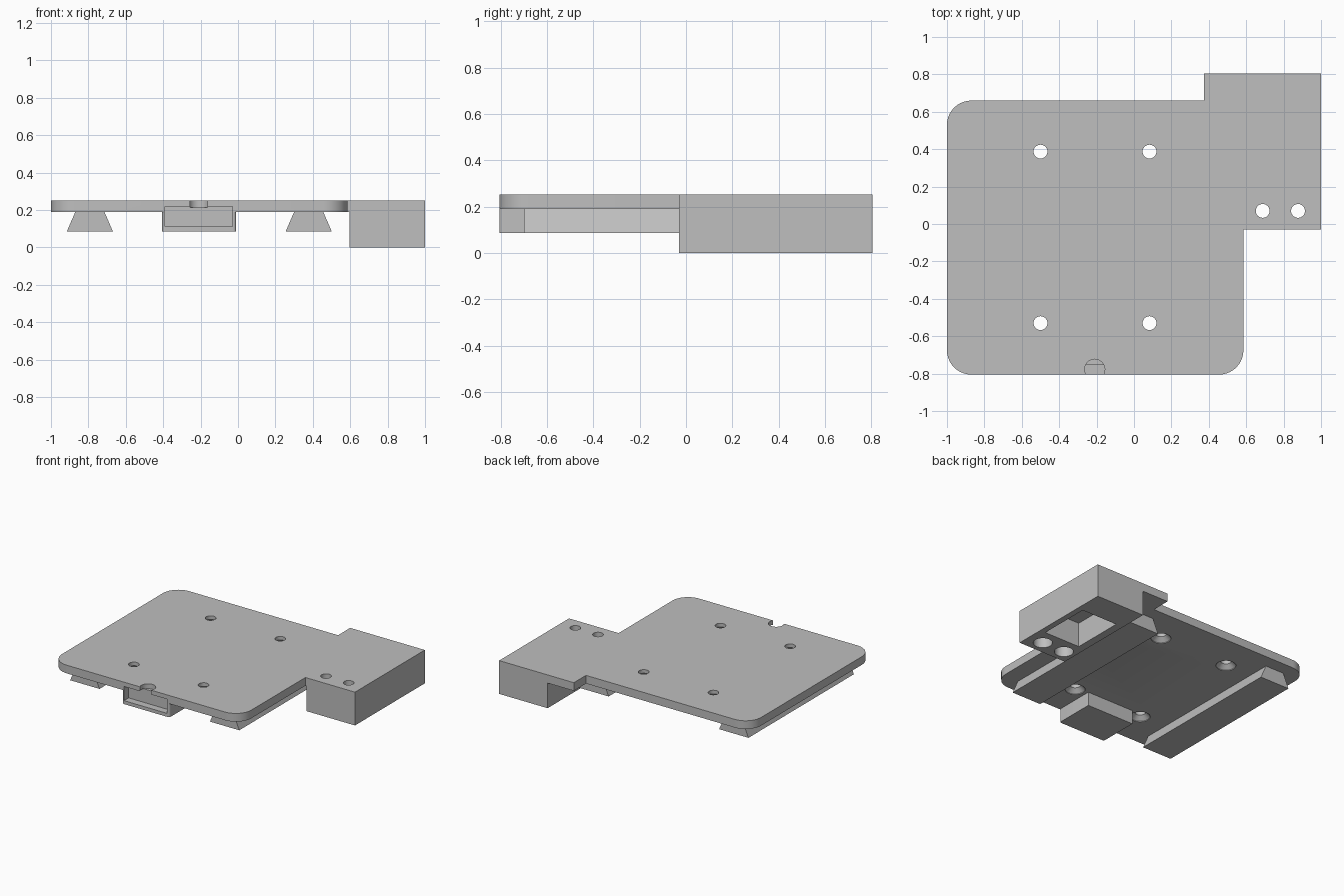
import bpy, bmesh, math
from mathutils import Vector

if "Cube" in bpy.data.objects:
    bpy.data.objects.remove(bpy.data.objects["Cube"], do_unlink=True)

TOP, UNDER, RAIL_Z = 0.252, 0.19, 0.086

grey = bpy.data.materials.new("light_grey")
grey.use_nodes = True
grey.diffuse_color = (0.52, 0.52, 0.52, 1)
grey.node_tree.nodes["Principled BSDF"].inputs["Base Color"].default_value = grey.diffuse_color


def loft(name, rings):
    """Skin a closed solid through matching rings of points."""
    bm = bmesh.new()
    loops = [[bm.verts.new(p) for p in ring] for ring in rings]
    n = len(loops[0])
    for a, b in zip(loops, loops[1:]):
        for i in range(n):
            j = (i + 1) % n
            bm.faces.new((a[i], a[j], b[j], b[i]))
    bm.faces.new(loops[0][::-1])
    bm.faces.new(loops[-1])
    bmesh.ops.recalc_face_normals(bm, faces=bm.faces)
    mesh = bpy.data.meshes.new(name)
    bm.to_mesh(mesh)
    bm.free()
    mesh.materials.append(grey)
    obj = bpy.data.objects.new(name, mesh)
    bpy.context.collection.objects.link(obj)
    return obj


def outline(corners, steps=10):
    """Outline of square corners (x, y, radius), rounded where radius > 0."""
    pts = []
    for i, (x, y, r) in enumerate(corners):
        p = Vector((x, y))
        if not r:
            pts.append(p)
            continue
        a = (Vector(corners[i - 1][:2]) - p).normalized()
        b = (Vector(corners[(i + 1) % len(corners)][:2]) - p).normalized()
        for k in range(steps + 1):
            t = math.pi / 2 * k / steps
            pts.append(p + r * (a * (1 - math.sin(t)) + b * (1 - math.cos(t))))
    return pts


def prism(name, pts, z0, z1):
    return loft(name, [[(x, y, z) for x, y in pts] for z in (z0, z1)])


def box(name, x0, x1, y0, y1, z0, z1):
    return prism(name, [(x0, y0), (x1, y0), (x1, y1), (x0, y1)], z0, z1)


def turned(name, x, y, profile, n=32):
    """Round solid from (radius, z) steps."""
    angles = [2 * math.pi * i / n for i in range(n)]
    return loft(name, [[(x + r * math.cos(a), y + r * math.sin(a), z) for a in angles]
                       for r, z in profile])


def cut(cutter, *targets):
    """Subtract a cutter from each target, then discard it."""
    for obj in targets:
        mod = obj.modifiers.new("cut", 'BOOLEAN')
        mod.operation, mod.solver, mod.object = 'DIFFERENCE', 'EXACT', cutter
        bpy.context.view_layer.objects.active = obj
        bpy.ops.object.modifier_apply(modifier=mod.name)
    bpy.data.objects.remove(cutter, do_unlink=True)


# Base plate with the side flange in one outline
plate = prism("base_plate", outline([
    (-1, -0.805, 0.13), (0.585, -0.805, 0.13), (0.585, -0.03, 0), (1, -0.03, 0),
    (1, 0.805, 0), (0.375, 0.805, 0), (0.375, 0.66, 0), (-1, 0.66, 0.13)]), UNDER, TOP)

# Deep mounting block with a pocket in its underside
block = box("mounting_block", 0.595, 1, -0.03, 0.805, 0, UNDER)
cut(box("block_pocket", 0.655, 0.955, 0.19, 0.59, -0.1, 0.185), block)

# Dovetail rails under the plate
for side, x in (("left", 0.378), ("right", -0.792)):
    loft(side + "_rail", [[(x - 0.123, y, RAIL_Z), (x + 0.123, y, RAIL_Z),
                           (x + 0.078, y, UNDER), (x - 0.078, y, UNDER)]
                          for y in (-0.70, 0.56)])

# Socket housing at the front, with its opening and thumb notch
socket = prism("socket_housing", outline([
    (-0.405, -0.805, 0.015), (-0.01, -0.805, 0.015), (-0.01, -0.5, 0), (-0.405, -0.5, 0)], 5),
    RAIL_Z, UNDER)
cut(box("socket_opening", -0.39, -0.03, -0.9, -0.75, 0.112, 0.219), plate, socket)
cut(turned("thumb_notch", -0.21, -0.777, [(0.054, 0.215), (0.054, 0.3)]), plate)

# Countersunk screw holes through the plate
for x in (-0.5, 0.083):
    for y in (-0.53, 0.387):
        cut(turned("screw_hole", x, y, [(0.069, 0.1), (0.069, UNDER + 0.005),
                                        (0.037, 0.225), (0.037, 0.3)]), plate)

# Counterbored holes through the block
for x in (0.688, 0.877):
    cut(turned("block_bore", x, 0.07, [(0.066, -0.1), (0.066, 0.185),
                                       (0.037, 0.2), (0.037, 0.3)]), plate, block)

# Smooth the rounded walls, keeping edges sharp
bpy.ops.object.select_all(action='DESELECT')
for obj in (plate, block, socket):
    obj.select_set(True)
bpy.context.view_layer.objects.active = plate
bpy.ops.object.shade_smooth_by_angle(angle=math.radians(30))
